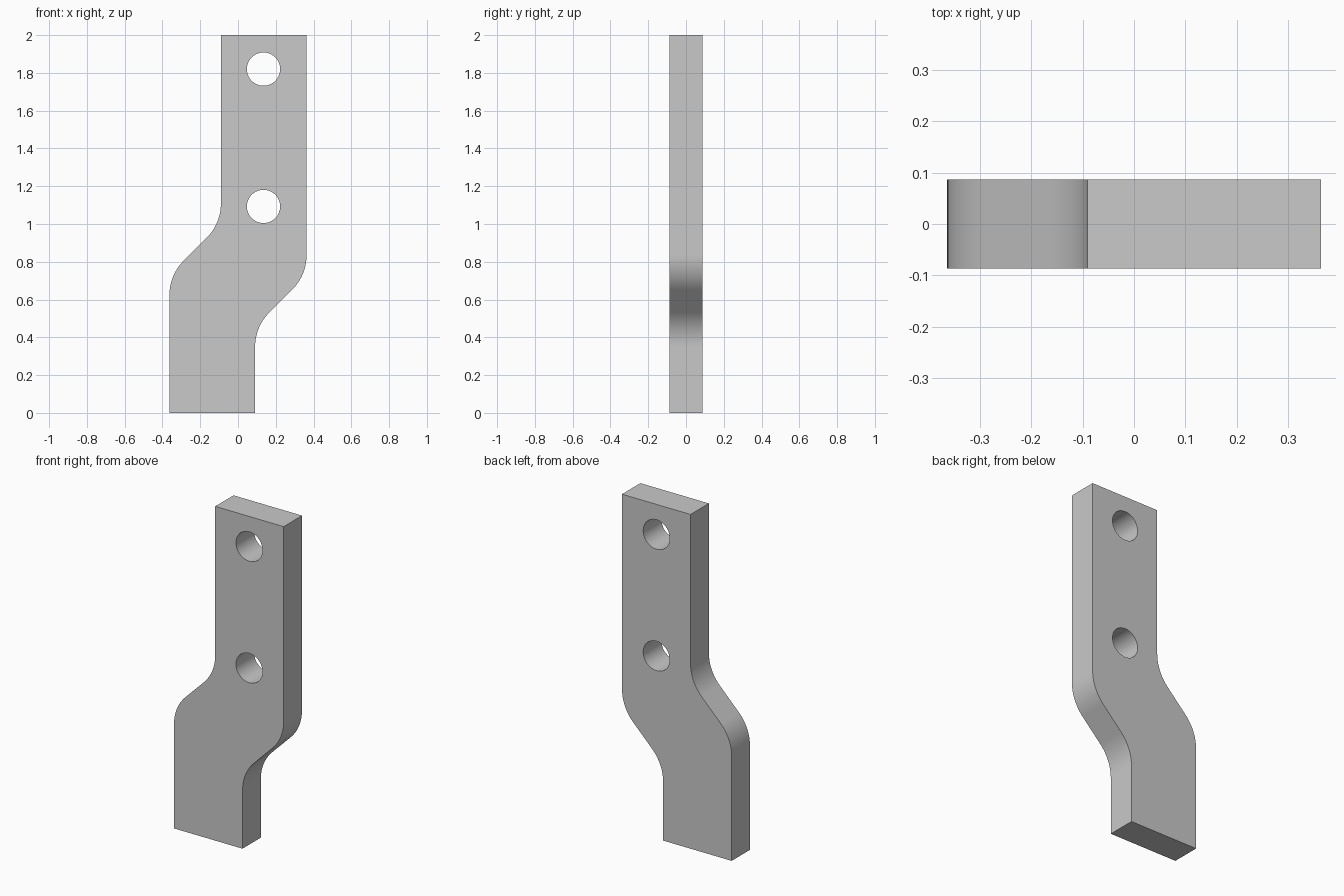
import bpy, bmesh, math
from mathutils import Vector

cube = bpy.data.objects.get("Cube")
if cube:
    bpy.data.objects.remove(cube, do_unlink=True)

HALF_W, INNER, HALF_T = 0.363, 0.0905, 0.0865
BEND_R, HOLE_R, HOLE_X = 0.256, 0.088, 0.135
STEP = HALF_W - INNER

steel = bpy.data.materials.new("plain grey")
steel.use_nodes = True
grey = (0.585, 0.585, 0.585, 1)
steel.diffuse_color = grey
steel.node_tree.nodes["Principled BSDF"].inputs["Base Color"].default_value = grey


def fillet(before, corner, after, radius, steps=12):
    """Points of a tangent arc that rounds one corner of a path."""
    a = (Vector(before) - Vector(corner)).normalized()
    b = (Vector(after) - Vector(corner)).normalized()
    half = a.angle(b) / 2
    centre = Vector(corner) + (a + b).normalized() * radius / math.sin(half)
    start = (Vector(corner) + a * radius / math.tan(half) - centre).normalized()
    end = (Vector(corner) + b * radius / math.tan(half) - centre).normalized()
    return [centre + start.lerp(end, i / steps).normalized() * radius
            for i in range(steps + 1)]


def side(x, z):
    """One edge of the bar, bottom to top, with a rounded 45 degree jog."""
    path = [(x, 0), (x, z), (x + STEP, z + STEP), (x + STEP, 2)]
    return ([Vector(path[0])] + fillet(*path[:3], BEND_R)
            + fillet(*path[1:], BEND_R) + [Vector(path[3])])


# Offset bar: outline extruded through its thickness
outline = side(INNER, 0.456) + side(-HALF_W, 0.73)[::-1]
bm = bmesh.new()
face = bm.faces.new([bm.verts.new((p.x, -HALF_T, p.y)) for p in outline])
ext = bmesh.ops.extrude_face_region(bm, geom=[face])
bmesh.ops.translate(bm, vec=(0, 2 * HALF_T, 0),
                    verts=[v for v in ext["geom"] if isinstance(v, bmesh.types.BMVert)])
bmesh.ops.recalc_face_normals(bm, faces=bm.faces)
mesh = bpy.data.meshes.new("offset_bar")
bm.to_mesh(mesh)
bm.free()
mesh.materials.append(steel)
bar = bpy.data.objects.new("offset_bar", mesh)
bpy.context.collection.objects.link(bar)

# Bolt holes
for name, z in (("upper_hole", 1.82), ("lower_hole", 1.093)):
    bpy.ops.mesh.primitive_cylinder_add(vertices=64, radius=HOLE_R, depth=1,
                                        location=(HOLE_X, 0, z),
                                        rotation=(math.pi / 2, 0, 0))
    cutter = bpy.context.object
    cutter.name = name + "_cutter"
    cutter.data.materials.append(steel)
    mod = bar.modifiers.new(name, "BOOLEAN")
    mod.operation, mod.solver, mod.object = "DIFFERENCE", "EXACT", cutter
    bpy.ops.object.select_all(action="DESELECT")
    bar.select_set(True)
    bpy.context.view_layer.objects.active = bar
    bpy.ops.object.modifier_apply(modifier=name)
    bpy.data.objects.remove(cutter, do_unlink=True)

bpy.ops.object.shade_smooth_by_angle(angle=math.radians(30))
